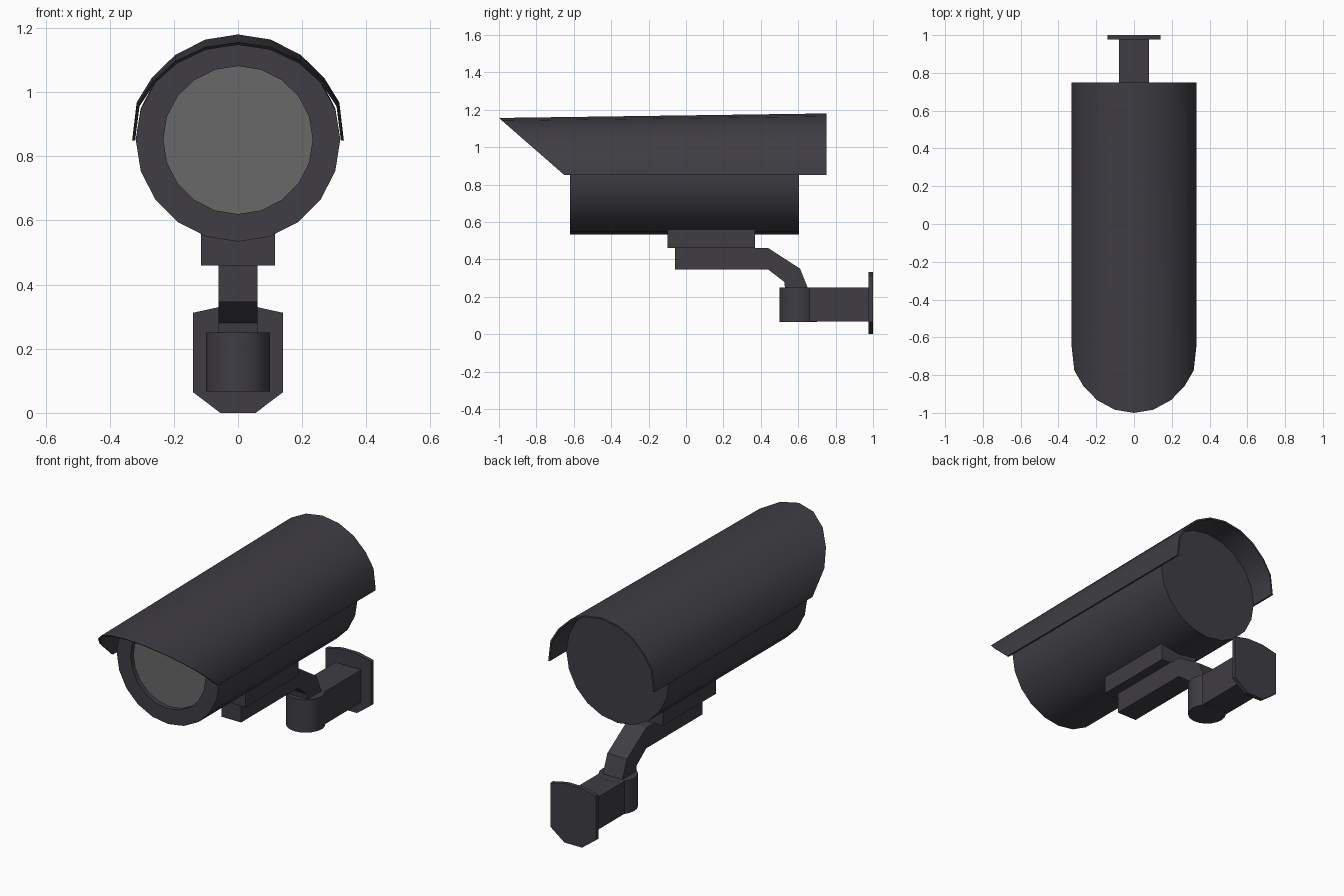
import bpy, bmesh, math

if "Cube" in bpy.data.objects:
    bpy.data.objects.remove(bpy.data.objects["Cube"])


def material(name, rgb):
    m = bpy.data.materials.new(name)
    m.diffuse_color = (*rgb, 1)
    m.use_nodes = True
    m.node_tree.nodes["Principled BSDF"].inputs["Base Color"].default_value = m.diffuse_color
    return m


DARK = material("charcoal_metal", (0.050, 0.047, 0.056))
GLASS = material("grey_glass", (0.14, 0.14, 0.14))


def finish(name, bm, mat, smooth=False):
    bmesh.ops.recalc_face_normals(bm, faces=bm.faces)
    me = bpy.data.meshes.new(name)
    bm.to_mesh(me)
    bm.free()
    ob = bpy.data.objects.new(name, me)
    bpy.context.collection.objects.link(ob)
    me.materials.append(mat)
    if smooth:
        bpy.ops.object.select_all(action='DESELECT')
        ob.select_set(True)
        bpy.context.view_layer.objects.active = ob
        bpy.ops.object.shade_smooth_by_angle(angle=math.radians(35))
    return ob


def loft(name, rings, mat, smooth=False, cap_start=True, cap_end=True):
    """Skin between closed rings of equal length."""
    bm = bmesh.new()
    vs = [[bm.verts.new(p) for p in r] for r in rings]
    n = len(vs[0])
    for a, b in zip(vs, vs[1:]):
        for i in range(n):
            j = (i + 1) % n
            bm.faces.new((a[i], a[j], b[j], b[i]))
    if cap_start:
        bm.faces.new(vs[0])
    if cap_end:
        bm.faces.new(vs[-1])
    return finish(name, bm, mat, smooth)


def box(name, x, y0, y1, z0, z1):
    pts = [(-x, z0), (x, z0), (x, z1), (-x, z1)]
    return loft(name, [[(px, y, pz) for px, pz in pts] for y in (y0, y1)], DARK)


def body_ring(r, y, top=1.0, n=20):
    out = []
    for i in range(n):
        a = 2 * math.pi * i / n
        s = math.sin(a)
        out.append((r * math.cos(a), y, 0.853 + r * s * (top if s > 0 else 1)))
    return out


# camera housing with a recessed front window
FRONT, BACK, RECESS = -0.62, 0.605, -0.595
loft("housing", [body_ring(0.233, RECESS, 0.98), body_ring(0.233, FRONT, 0.98),
                 body_ring(0.319, FRONT, 0.94), body_ring(0.319, BACK, 0.98)],
     DARK, True, cap_start=False)
bm = bmesh.new()
bm.faces.new([bm.verts.new(p) for p in body_ring(0.233, RECESS, 0.98)])
finish("front_window", bm, GLASS)

# sun hood: thin half shell, slanted front edge, sloping slightly forward
half = [(0.33, 0.85), (0.316, 0.968), (0.268, 1.046), (0.196, 1.116), (0.102, 1.164)]
arc = half + [(0, 1.18)] + [(-x, z) for x, z in reversed(half)]
inner = [(x * 0.972, 0.85 + (z - 0.85) * 0.972) for x, z in arc]
profile = arc + inner[::-1]
back = [(x, 0.75, z) for x, z in profile]
front = [(x, -0.65 - 0.35 * (z - 0.85) / 0.33, 0.85 + (z - 0.85) * 0.927)
         for x, z in profile]
bm = bmesh.new()
f = [bm.verts.new(p) for p in front]
b = [bm.verts.new(p) for p in back]
n, m = len(profile), len(arc)
for i in range(n):
    j = (i + 1) % n
    bm.faces.new((f[i], f[j], b[j], b[i]))
for ring in (f, b):
    for i in range(m - 1):
        bm.faces.new((ring[i], ring[i + 1], ring[n - 2 - i], ring[n - 1 - i]))
finish("sun_hood", bm, DARK, True)

# mounting block under the housing
box("mounting_block", 0.116, -0.10, 0.37, 0.46, 0.56)

# bent support arm
side = [(-0.06, 0.345), (0.44, 0.345), (0.525, 0.28), (0.535, 0.20), (0.665, 0.20),
        (0.65, 0.25), (0.61, 0.35), (0.44, 0.46), (-0.06, 0.46)]
loft("support_arm", [[(x, y, z) for y, z in side] for x in (-0.061, 0.061)], DARK)

# wall bracket: round socket and square neck
socket = [(0.1 * math.cos(2 * math.pi * i / 20), 0.60 + 0.1 * math.sin(2 * math.pi * i / 20))
          for i in range(20)]
loft("arm_socket", [[(x, y, z) for x, y in socket] for z in (0.066, 0.25)], DARK, True)
box("bracket_neck", 0.08, 0.60, 0.98, 0.067, 0.249)

# wall plate with cut lower corners
right = [(0.055, 0), (0.141, 0.065), (0.141, 0.312), (0.05, 0.332)]
outline = right + [(-x, z) for x, z in reversed(right)]
loft("wall_plate", [[(x, y, z) for x, z in outline] for y in (0.977, 1.0)], DARK)
